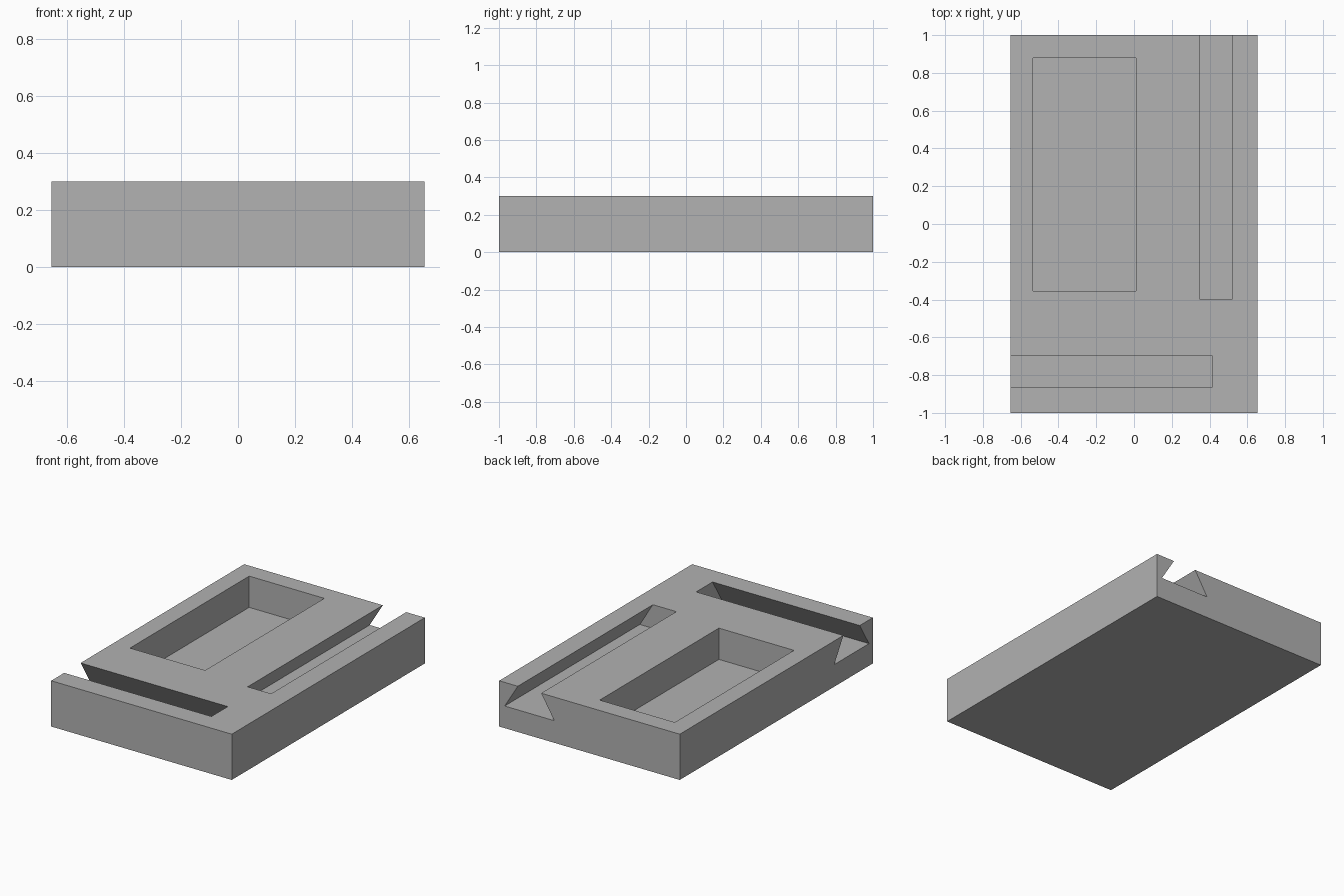
import bpy
import bmesh
from mathutils import Vector

cube = bpy.data.objects.get("Cube")
if cube:
    bpy.data.objects.remove(cube, do_unlink=True)

HALF_X, HALF_Y, HEIGHT = 0.655, 1.0, 0.30
OVER = 0.1  # how far cutters reach past the open sides

grey = bpy.data.materials.new("plain grey")
grey.use_nodes = True
colour = (0.445, 0.445, 0.445, 1)
grey.diffuse_color = colour
grey.node_tree.nodes["Principled BSDF"].inputs["Base Color"].default_value = colour


def prism(name, outline, sweep):
    """Solid made by sweeping a closed outline along a vector."""
    bm = bmesh.new()
    face = bm.faces.new([bm.verts.new(p) for p in outline])
    swept = bmesh.ops.extrude_face_region(bm, geom=[face])["geom"]
    moved = [v for v in swept if isinstance(v, bmesh.types.BMVert)]
    bmesh.ops.translate(bm, verts=moved, vec=Vector(sweep))
    bmesh.ops.recalc_face_normals(bm, faces=bm.faces)
    mesh = bpy.data.meshes.new(name)
    bm.to_mesh(mesh)
    bm.free()
    mesh.materials.append(grey)
    obj = bpy.data.objects.new(name, mesh)
    bpy.context.collection.objects.link(obj)
    return obj


def box(name, x0, x1, y0, y1, z0, z1):
    outline = [(x0, y0, z0), (x1, y0, z0), (x1, y1, z0), (x0, y1, z0)]
    return prism(name, outline, (0, 0, z1 - z0))


def dovetail(centre):
    """Undercut groove section as (across, z) pairs."""
    floor, top = HEIGHT - 0.155, HEIGHT
    half = [(0.18, floor), (0.085, top), (0.085, top + OVER)]
    right = [(centre + w, z) for w, z in half]
    left = [(centre - w, z) for w, z in reversed(half)]
    return right + left


block = box("block", -HALF_X, HALF_X, -HALF_Y, HALF_Y, 0, HEIGHT)

# Rectangular pocket, a groove open on the right and a groove open at the back
pocket = box("pocket_cutter", -0.535, 0.01, -0.355, 0.88, 0.095, HEIGHT + OVER)
start = -HALF_X - OVER
cross_groove = prism("cross_groove_cutter",
                     [(start, y, z) for y, z in dovetail(-0.78)],
                     (0.413 - start, 0, 0))
end = HALF_Y + OVER
long_groove = prism("long_groove_cutter",
                    [(x, end, z) for x, z in dovetail(0.435)],
                    (0, -0.4 - end, 0))

# Cut the block, then discard the cutters
bpy.context.view_layer.objects.active = block
for cutter in (pocket, cross_groove, long_groove):
    mod = block.modifiers.new(cutter.name, 'BOOLEAN')
    mod.operation = 'DIFFERENCE'
    mod.solver = 'EXACT'
    mod.object = cutter
    bpy.ops.object.modifier_apply(modifier=mod.name)
    bpy.data.objects.remove(cutter, do_unlink=True)
